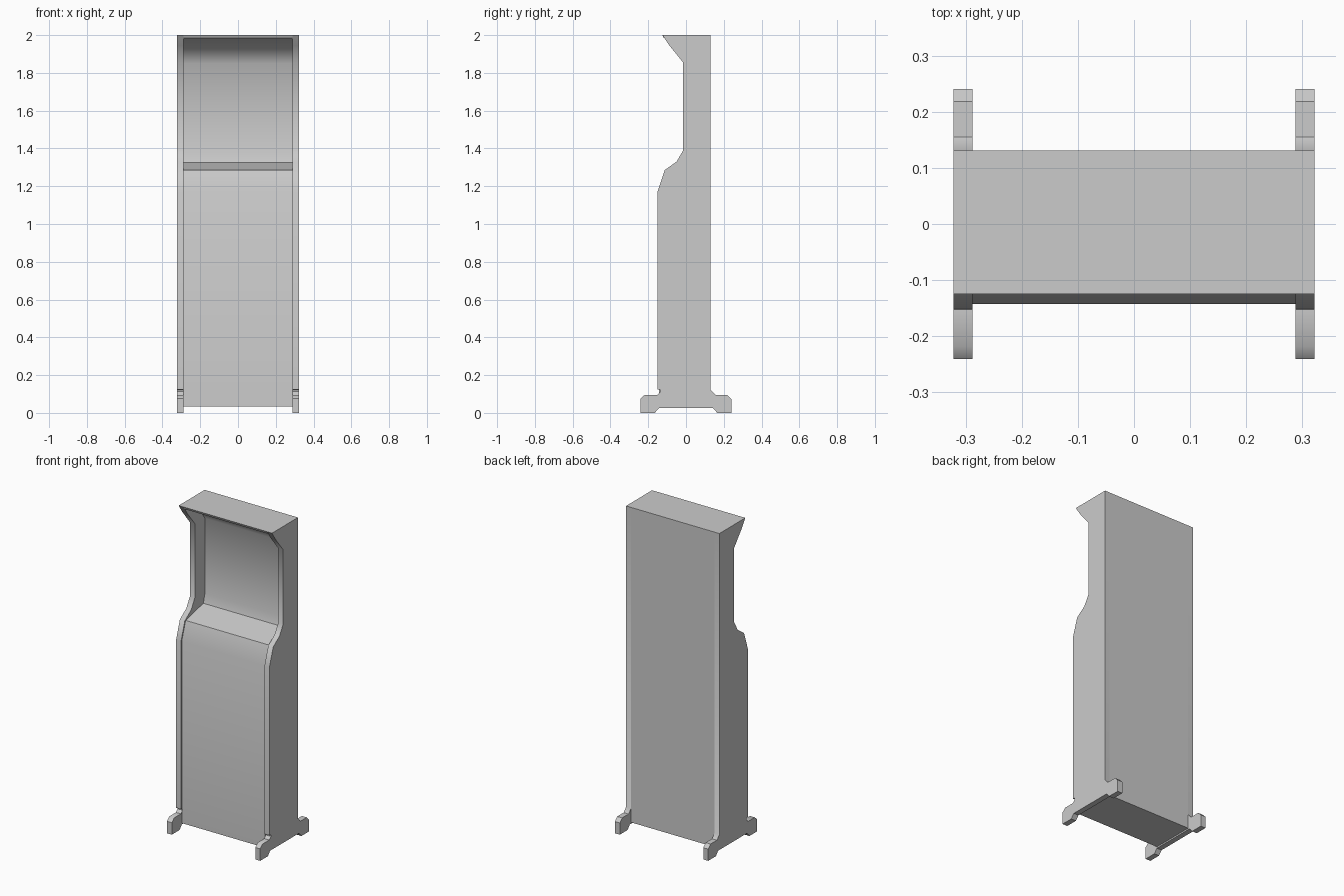
import bpy
import bmesh

cube = bpy.data.objects.get("Cube")
if cube:
    bpy.data.objects.remove(cube, do_unlink=True)

grey = bpy.data.materials.new("plain_grey")
grey.use_nodes = True
grey.diffuse_color = (0.6, 0.6, 0.6, 1)
grey.node_tree.nodes["Principled BSDF"].inputs["Base Color"].default_value = (0.6, 0.6, 0.6, 1)


def extrude_profile(name, points, x0, x1):
    """Extrude a closed (y, z) outline along x."""
    bm = bmesh.new()
    face = bm.faces.new([bm.verts.new((x0, y, z)) for y, z in points])
    moved = bmesh.ops.extrude_face_region(bm, geom=[face])["geom"]
    verts = [v for v in moved if isinstance(v, bmesh.types.BMVert)]
    bmesh.ops.translate(bm, verts=verts, vec=(x1 - x0, 0, 0))
    bmesh.ops.recalc_face_normals(bm, faces=bm.faces)
    mesh = bpy.data.meshes.new(name)
    bm.to_mesh(mesh)
    bm.free()
    mesh.materials.append(grey)
    obj = bpy.data.objects.new(name, mesh)
    bpy.context.collection.objects.link(obj)
    bpy.ops.object.select_all(action="DESELECT")
    obj.select_set(True)
    bpy.context.view_layer.objects.active = obj
    bpy.ops.object.shade_smooth_by_angle(angle=0.75)
    return obj


OUTER, INNER = 0.322, 0.288
BACK, FOOT = 0.131, 0.241

# Side panel outline: hood, waist, lower front
panel_front = [
    (BACK, 2.0), (-0.125, 2.0), (-0.088, 1.945), (-0.015, 1.855),
    (-0.015, 1.39), (-0.05, 1.33), (-0.113, 1.285), (-0.151, 1.17),
    (-0.151, 0.125),
]
# Foot outline, running from front to back
foot = [
    (-0.135, 0.122), (-0.135, 0.112), (-0.152, 0.096), (-0.218, 0.096), (-FOOT, 0.075),
    (-FOOT, 0), (-0.165, 0), (-0.143, 0.026), (0.143, 0.026), (0.165, 0),
    (FOOT, 0), (FOOT, 0.073), (0.218, 0.096), (0.155, 0.096), (BACK, 0.122),
]
for name, side in (("left_side_panel", 1), ("right_side_panel", -1)):
    extrude_profile(name, panel_front + foot, side * INNER, side * OUTER)

# Cabinet between the panels, with a deep recess under the hood
cabinet = [
    (BACK, 2.0), (-0.125, 2.0), (-0.118, 1.985), (0.03, 1.93), (0.085, 1.85),
    (0.085, 1.38), (0.07, 1.325), (-0.105, 1.285), (-0.143, 1.17),
    (-0.143, 0.035), (BACK, 0.035),
]
extrude_profile("cabinet_body", cabinet, -INNER, INNER)
